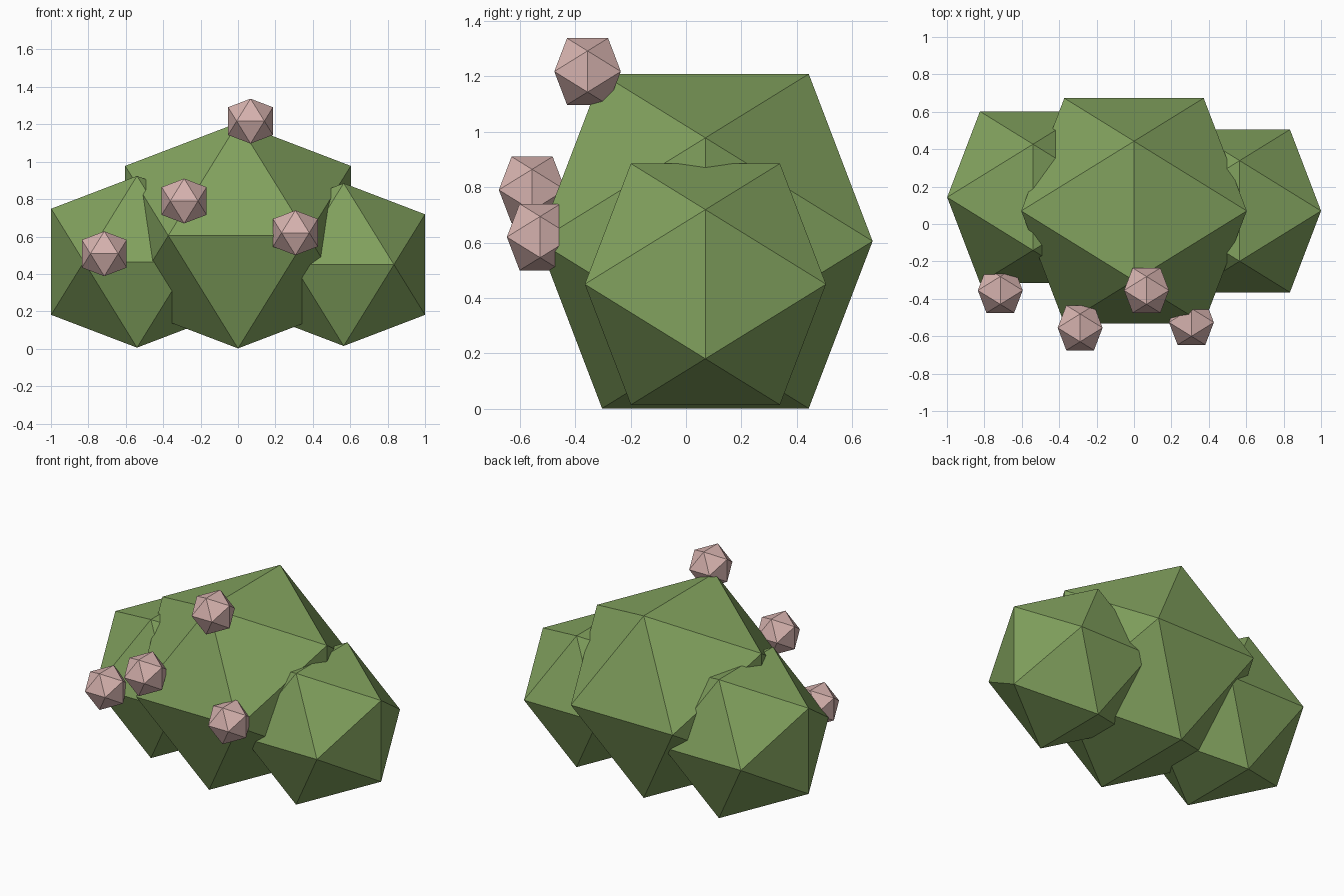
import bpy
import bmesh
from mathutils import Vector

cube = bpy.data.objects.get("Cube")
if cube:
    bpy.data.objects.remove(cube, do_unlink=True)


def make_material(name, rgb):
    mat = bpy.data.materials.new(name)
    mat.use_nodes = True
    color = (*rgb, 1.0)
    mat.diffuse_color = color
    bsdf = mat.node_tree.nodes["Principled BSDF"]
    bsdf.inputs["Base Color"].default_value = color
    bsdf.inputs["Roughness"].default_value = 0.9
    return mat


def icosahedron(name, center, reach, mat):
    """Flat-shaded icosahedron with an edge on each axis; reach is its half width."""
    short = reach * 2 / (1 + 5 ** 0.5)
    bm = bmesh.new()
    for i in (-1, 1):
        for j in (-1, 1):
            x, y, z = 0, i * short, j * reach
            for corner in ((x, y, z), (z, x, y), (y, z, x)):
                bm.verts.new(corner)
    bmesh.ops.convex_hull(bm, input=bm.verts[:])
    bmesh.ops.recalc_face_normals(bm, faces=bm.faces[:])
    mesh = bpy.data.meshes.new(name)
    bm.to_mesh(mesh)
    bm.free()
    mesh.materials.append(mat)
    obj = bpy.data.objects.new(name, mesh)
    obj.location = Vector(center)
    bpy.context.collection.objects.link(obj)
    return obj


leaf_green = make_material("leaf green", (0.223, 0.361, 0.112))
blossom_pink = make_material("blossom pink", (0.672, 0.445, 0.423))

# Overlapping clumps of foliage
icosahedron("foliage_middle", (0, 0.07, 0.605), 0.603, leaf_green)
icosahedron("foliage_left", (0.565, 0.07, 0.45), 0.435, leaf_green)
icosahedron("foliage_right", (-0.54, 0.143, 0.465), 0.459, leaf_green)

# Blossoms scattered on the front
blossoms = {
    "blossom_top": (0.067, -0.355, 1.217),
    "blossom_middle": (-0.288, -0.555, 0.79),
    "blossom_left": (0.307, -0.526, 0.62),
    "blossom_right": (-0.715, -0.355, 0.508),
}
for name, center in blossoms.items():
    icosahedron(name, center, 0.12, blossom_pink)
